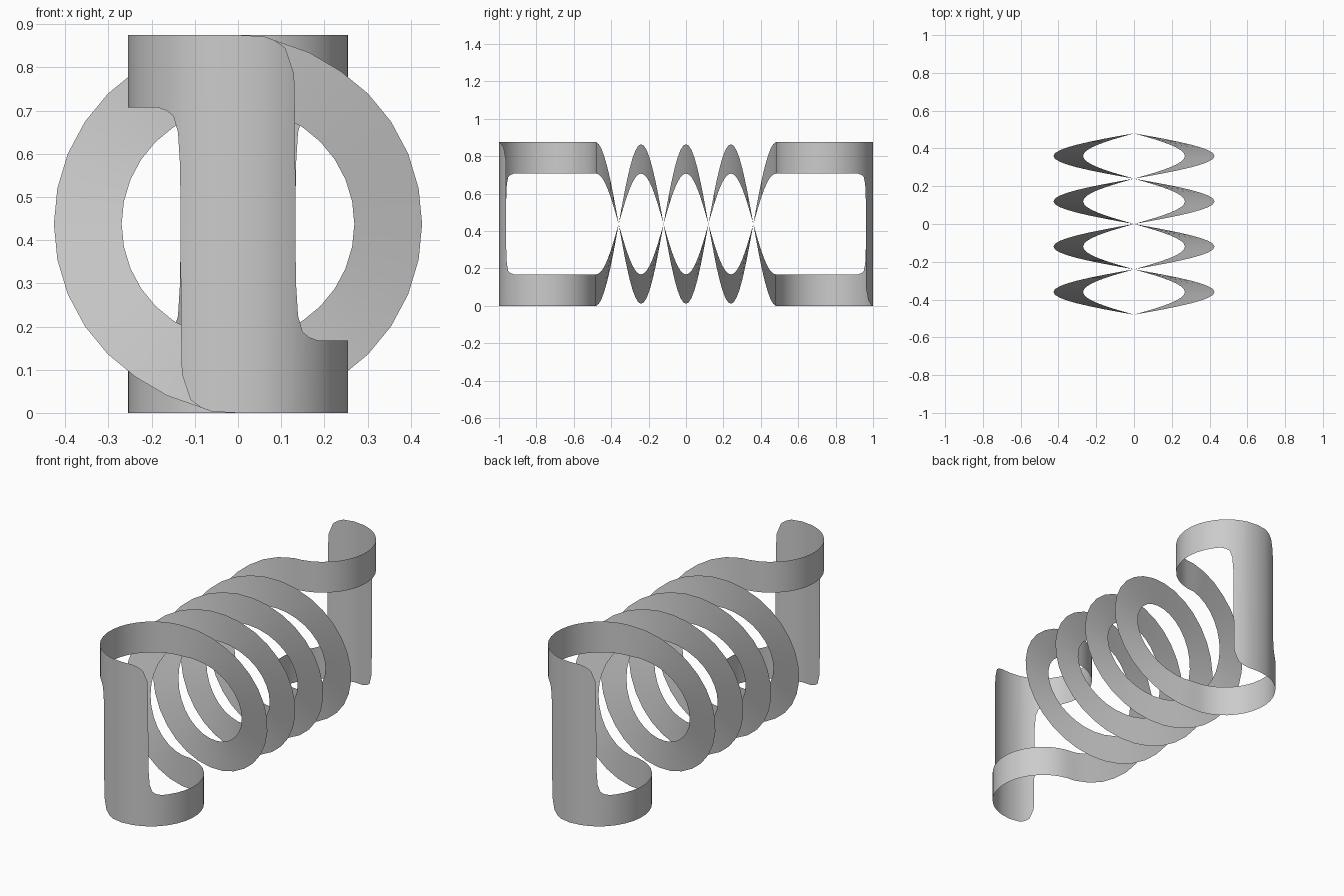
import bpy
from math import sin, cos, pi, asin, radians

cube = bpy.data.objects.get("Cube")
if cube:
    bpy.data.objects.remove(cube, do_unlink=True)

HEIGHT = 0.875
MID = HEIGHT / 2
ARM = 0.168            # width of the ribbon in the arms
RX, RY, CY = 0.255, 0.26, -0.74   # end loop
START = -0.48          # where the coil begins
TURNS, SEGS = 2, 32

# Left outline of the front tab: inner fillet, straight edge, rounded lower corner
outline = [(-0.185, 0.707), (-0.165, 0.7), (-0.15, 0.688), (-0.139, 0.65),
           (-0.134, 0.57), (-0.132, 0.2), (-0.13, 0.09), (-0.11, 0.03),
           (-0.085, 0.012), (-0.06, 0.003)]


def loop_point(angle, z):
    return (RX * sin(angle), CY - RY * cos(angle), z)


# Front end: left arm on top, wide tab, right arm at the bottom
columns = []
for i in range(13):
    columns.append((radians(-180 + i * 10.5), HEIGHT - ARM, HEIGHT))
columns += [(asin(x / RX), z, HEIGHT) for x, z in outline]
mirrored = [(-a, HEIGHT - hi, HEIGHT - lo) for a, lo, hi in reversed(columns)]
columns += [(0, 0, HEIGHT)] + mirrored
half = [(loop_point(a, lo), loop_point(a, hi)) for a, lo, hi in columns]

# One coil strand, running from the lower front arm to the rear
steps = TURNS * SEGS
for i in range(1, steps):
    t = 2 * pi * i / SEGS
    y = START * (1 - 2 * i / steps)
    near_end = max(0, 1 - min(i, steps - i) / 3)
    rung = []
    for r in (0.4265 + 0.011 * near_end, MID - ARM):
        rung.append((-r * sin(t), y, MID - r * cos(t)))
    half.append(tuple(rung))


# The other half is the same turned half round the x axis
def turn(p):
    return (p[0], -p[1], HEIGHT - p[2])


rungs = half + [(turn(b), turn(a)) for a, b in half]
verts = [p for rung in rungs for p in rung]
n = len(rungs)
faces = []
for i in range(n):
    j = (i + 1) % n
    faces.append((2 * i, 2 * j, 2 * j + 1, 2 * i + 1))

mesh = bpy.data.meshes.new("coil_ribbon")
mesh.from_pydata(verts, [], faces)
mesh.update()
ribbon = bpy.data.objects.new("coil_ribbon", mesh)
bpy.context.collection.objects.link(ribbon)

# Plain grey
grey = bpy.data.materials.new("plain_grey")
grey.use_nodes = True
colour = (0.6, 0.6, 0.6, 1)
grey.diffuse_color = colour
grey.node_tree.nodes["Principled BSDF"].inputs["Base Color"].default_value = colour
mesh.materials.append(grey)

bpy.ops.object.select_all(action="DESELECT")
ribbon.select_set(True)
bpy.context.view_layer.objects.active = ribbon
bpy.ops.object.shade_smooth_by_angle(angle=radians(40))
